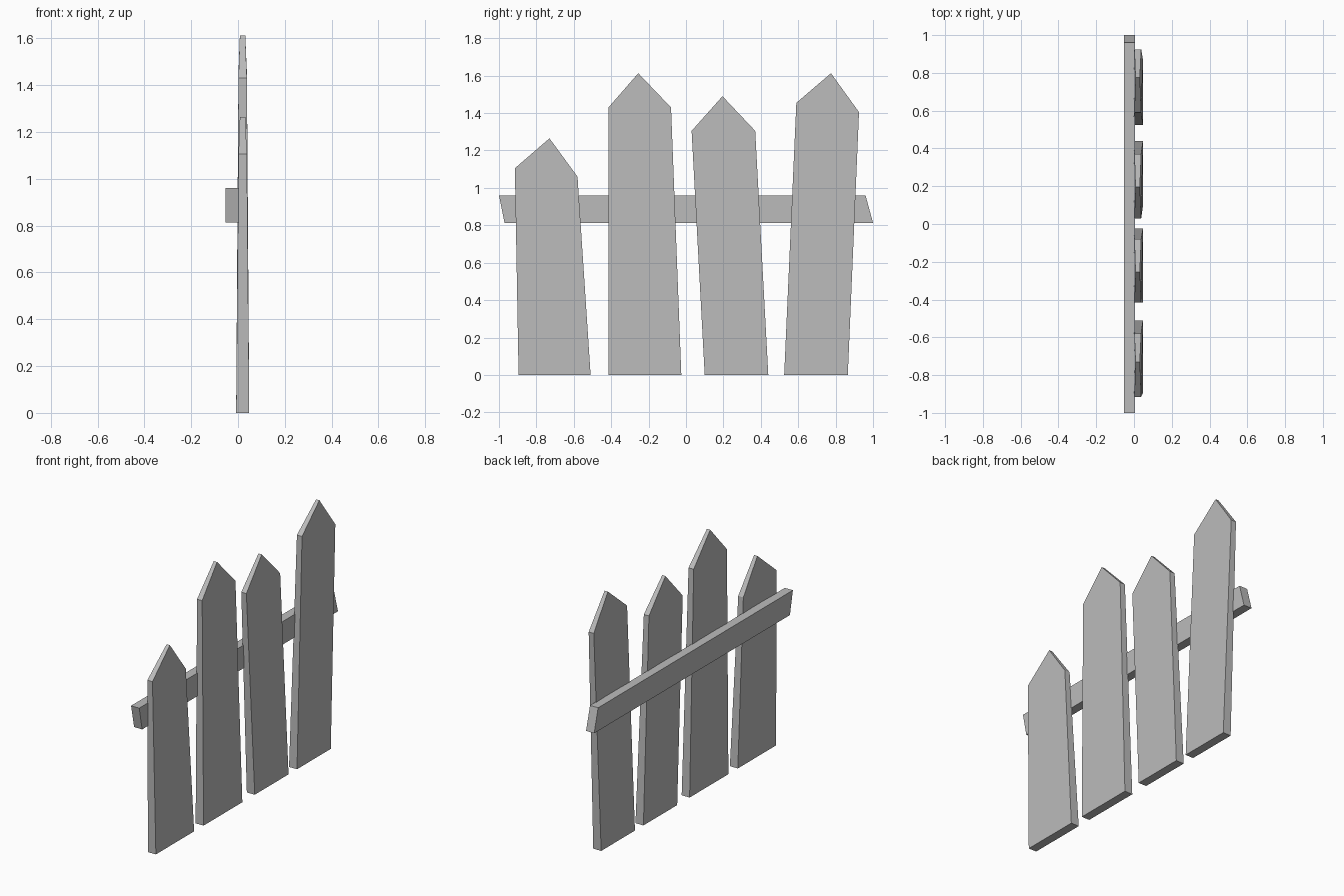
import bpy
import bmesh

cube = bpy.data.objects.get("Cube")
if cube:
    bpy.data.objects.remove(cube, do_unlink=True)

grey = bpy.data.materials.new("plain_grey")
grey.use_nodes = True
colour = (0.5, 0.5, 0.5, 1)
grey.diffuse_color = colour
grey.node_tree.nodes["Principled BSDF"].inputs["Base Color"].default_value = colour


def board(name, outline, depths):
    """Build a board from a (y, z) outline with a (back, front) x pair per corner."""
    bm = bmesh.new()
    back, front = [
        [bm.verts.new((d[side], y, z)) for (y, z), d in zip(outline, depths)]
        for side in (0, 1)
    ]
    bm.faces.new(back[::-1])
    bm.faces.new(front)
    count = len(outline)
    for i in range(count):
        j = (i + 1) % count
        bm.faces.new((back[i], back[j], front[j], front[i]))
    bmesh.ops.recalc_face_normals(bm, faces=bm.faces)
    mesh = bpy.data.meshes.new(name)
    bm.to_mesh(mesh)
    bm.free()
    mesh.materials.append(grey)
    bpy.context.collection.objects.link(bpy.data.objects.new(name, mesh))


# Pickets: thick at the foot, thinner at the shoulders, thinnest at the tip
foot, shoulder, tip = (-0.008, 0.048), (0.002, 0.038), (0.008, 0.031)
picket_depths = [foot, foot, shoulder, tip, shoulder]
pickets = {
    "short_picket": [(-0.895, 0), (-0.51, 0), (-0.58, 1.06), (-0.73, 1.265), (-0.915, 1.105)],
    "wide_picket": [(-0.415, 0), (-0.025, 0), (-0.08, 1.43), (-0.255, 1.613), (-0.415, 1.43)],
    "middle_picket": [(0.1, 0), (0.44, 0), (0.37, 1.305), (0.195, 1.49), (0.03, 1.305)],
    "leaning_picket": [(0.525, 0), (0.865, 0), (0.925, 1.405), (0.775, 1.613), (0.59, 1.455)],
}
for name, outline in pickets.items():
    board(name, outline, picket_depths)

# Cross rail with slanted ends
rail = [(-0.97, 0.813), (1, 0.813), (0.96, 0.96), (-1, 0.96)]
board("cross_rail", rail, [(-0.053, 0.004)] * len(rail))
